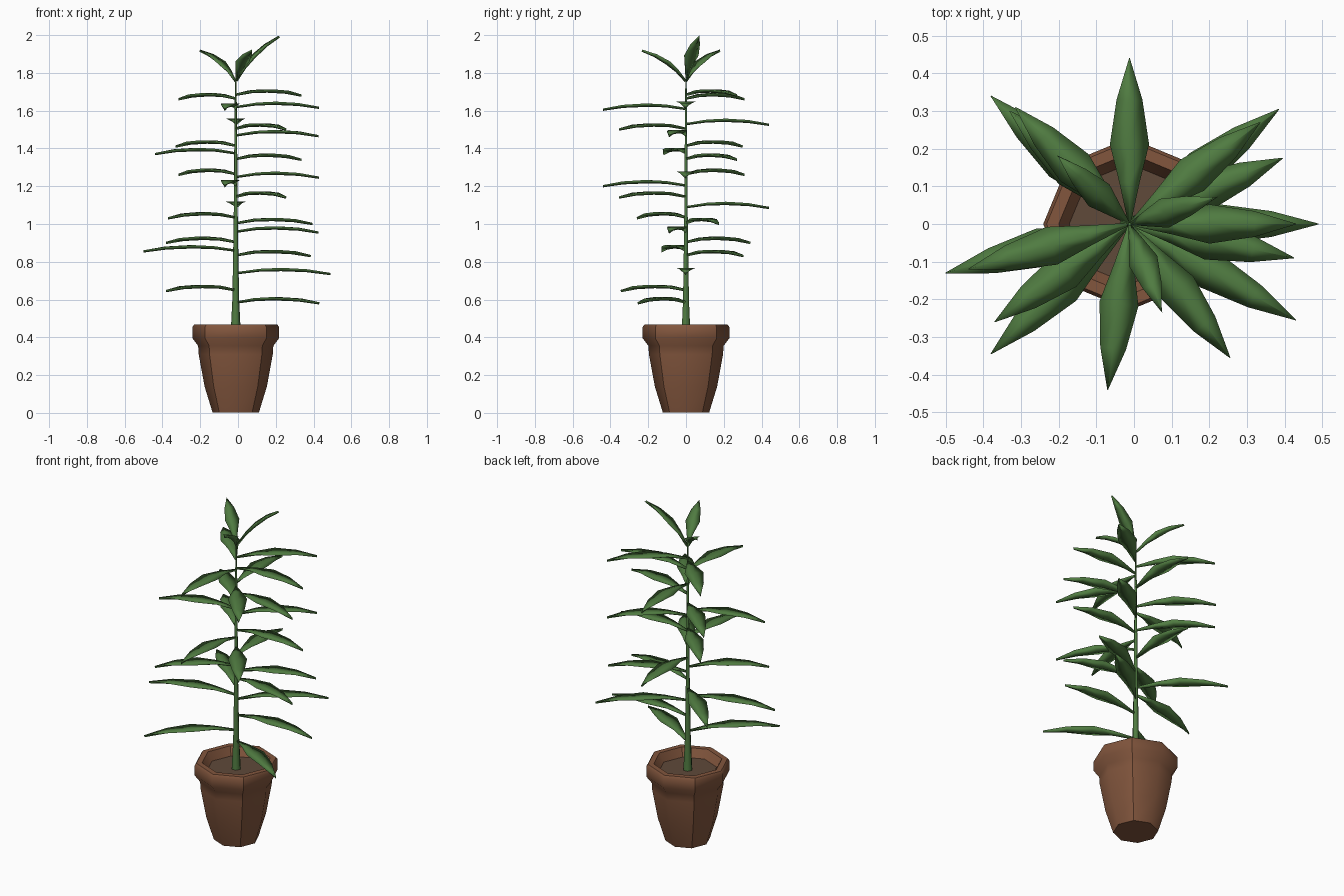
import bpy, bmesh, math
from mathutils import Vector

cube = bpy.data.objects.get("Cube")
if cube:
    bpy.data.objects.remove(cube, do_unlink=True)

CENTRE = Vector((-0.012, 0.0, 0.0))


def material(name, rgb):
    mat = bpy.data.materials.new(name)
    mat.use_nodes = True
    colour = (*rgb, 1.0)
    mat.diffuse_color = colour
    bsdf = next(n for n in mat.node_tree.nodes if n.type == "BSDF_PRINCIPLED")
    bsdf.inputs["Base Color"].default_value = colour
    bsdf.inputs["Roughness"].default_value = 0.8
    return mat


GREEN = material("leaf green", (0.08, 0.2, 0.053))
CLAY = material("terracotta", (0.225, 0.093, 0.047))
SOIL = material("soil brown", (0.115, 0.067, 0.042))


def finish(bm, name, mat, angle):
    bmesh.ops.recalc_face_normals(bm, faces=bm.faces)
    mesh = bpy.data.meshes.new(name)
    bm.to_mesh(mesh)
    bm.free()
    mesh.materials.append(mat)
    obj = bpy.data.objects.new(name, mesh)
    bpy.context.collection.objects.link(obj)
    bpy.ops.object.select_all(action="DESELECT")
    obj.select_set(True)
    bpy.context.view_layer.objects.active = obj
    bpy.ops.object.shade_smooth_by_angle(angle=math.radians(angle), keep_sharp_edges=True)


def lathe(name, profile, sides, mat, angle, sharp_corners=False):
    """Turn a (radius, height) profile around the plant's axis, capped at both ends."""
    bm = bmesh.new()
    rings = []
    for radius, z in profile:
        turns = [math.tau * i / sides for i in range(sides)]
        rings.append([bm.verts.new(CENTRE + Vector((radius * math.cos(a), radius * math.sin(a), z)))
                      for a in turns])
    for low, high in zip(rings, rings[1:]):
        for i in range(sides):
            j = (i + 1) % sides
            bm.faces.new((low[i], low[j], high[j], high[i]))
            # Every second corner is a hard edge
            if sharp_corners and i % 2:
                bm.edges.get((low[i], high[i])).smooth = False
    bm.faces.new(rings[0][::-1])
    bm.faces.new(rings[-1])
    finish(bm, name, mat, angle)


def leaf(name, base, tip, width, arch):
    """Solid pointed leaf: flat on top, keeled underneath, arched along its length."""
    along = tip - base
    length = along.length
    along.normalize()
    side = Vector((0, 0, 1)).cross(along).normalized()
    up = along.cross(side)
    bm = bmesh.new()
    rows = []
    for t, w in ((0, 0.06), (0.25, 0.52), (0.48, 1), (0.75, 0.66), (1, 0.02)):
        top = base + along * length * t + up * arch * 4 * t * (1 - t)
        half = side * w * width
        keel = up * (0.012 + 0.006 * w)
        rows.append([bm.verts.new(p) for p in (top + half, top, top - half, top - keel)])
    for a, b in zip(rows, rows[1:]):
        for k in range(4):
            m = (k + 1) % 4
            bm.faces.new((a[k], a[m], b[m], b[k]))
    bm.faces.new(rows[0])
    bm.faces.new(rows[-1])
    finish(bm, name, GREEN, 180)


# Eight-sided pot with a thick rim and an inner wall
lathe("pot", [(0.123, 0.003), (0.165, 0.14), (0.196, 0.31), (0.199, 0.355), (0.229, 0.395),
              (0.229, 0.455), (0.22, 0.468), (0.188, 0.468), (0.155, 0.41)],
      8, CLAY, 50, sharp_corners=True)
lathe("soil", [(0.155, 0.41), (0.16, 0.42)], 8, SOIL, 30)

# Tapering stem
lathe("stem", [(0.027, 0.415), (0.018, 0.6), (0.011, 1), (0.007, 1.5), (0.004, 1.77)],
      6, GREEN, 70)

# Spreading leaves, given by tip position, climbing the stem
spreading_tips = [
    (0.43, -0.255, 0.58), (-0.38, -0.345, 0.645), (0.49, 0, 0.735), (0.385, 0.305, 0.83),
    (-0.5, -0.13, 0.855), (-0.38, 0.34, 0.9), (0.425, -0.09, 0.955), (0.395, 0.175, 1.0),
    (-0.37, -0.26, 1.03), (-0.012, 0.44, 1.085), (0.255, -0.355, 1.14), (-0.07, -0.44, 1.2),
    (0.43, 0, 1.245), (-0.315, 0.31, 1.26), (0.335, 0.27, 1.34), (-0.44, -0.12, 1.37),
    (-0.33, 0.3, 1.41), (0.425, -0.09, 1.465), (0.255, -0.355, 1.5), (-0.012, 0.44, 1.525),
    (-0.07, -0.44, 1.605), (0.43, 0, 1.615), (-0.315, 0.31, 1.66), (0.335, 0.27, 1.68),
]
for n, tip in enumerate(spreading_tips, 1):
    end = Vector(tip) + Vector((0, 0, 0.006))
    root = CENTRE + Vector((0, 0, end.z + 0.004))
    leaf(f"leaf_{n}", root, end, 0.052, 0.025)

# Young upright leaves at the crown
for n, tip in enumerate([(-0.2, 0.178, 1.923), (0.215, 0.07, 1.997), (0.073, -0.23, 1.923)], 1):
    leaf(f"crown_leaf_{n}", CENTRE + Vector((0, 0, 1.762)), Vector(tip), 0.04, 0.025)
